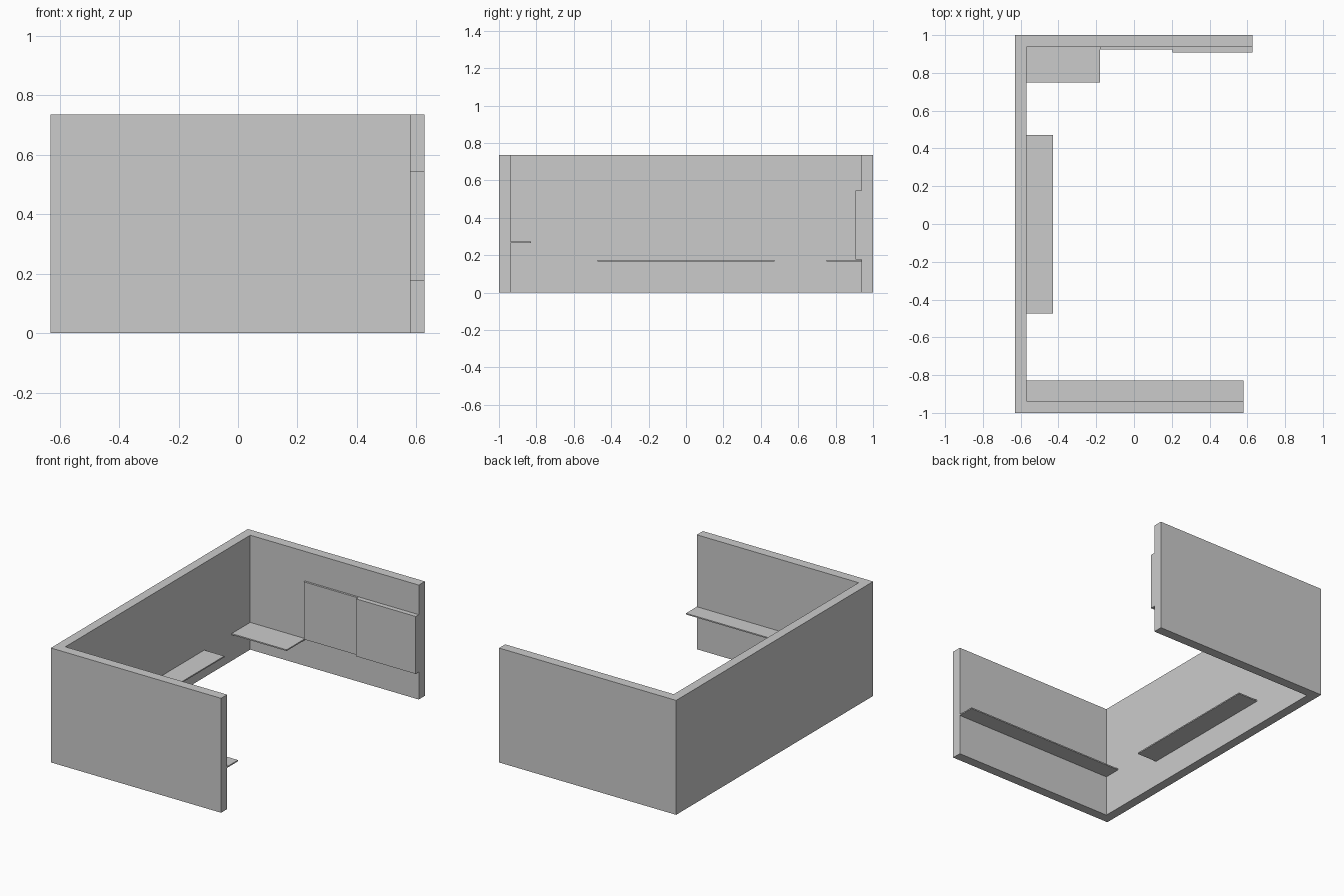
import bpy

if "Cube" in bpy.data.objects:
    bpy.data.objects.remove(bpy.data.objects["Cube"])


def prism(name, outline, z0, z1):
    """Closed vertical prism from a counter-clockwise xy outline."""
    n = len(outline)
    verts = [(x, y, z) for z in (z0, z1) for x, y in outline]
    faces = [tuple(reversed(range(n))), tuple(range(n, 2 * n))]
    faces += [(i, (i + 1) % n, n + (i + 1) % n, n + i) for i in range(n)]
    mesh = bpy.data.meshes.new(name)
    mesh.from_pydata(verts, [], faces)
    obj = bpy.data.objects.new(name, mesh)
    bpy.context.collection.objects.link(obj)
    return obj


def box(name, x0, x1, y0, y1, z0, z1):
    return prism(name, [(x0, y0), (x1, y0), (x1, y1), (x0, y1)], z0, z1)


LEFT, INNER = -0.63, -0.57          # outer and inner face of the long wall
FRONT_END, BACK_END = 0.58, 0.628   # free ends of the side walls
SIDE = 0.938                        # inner face of the side walls

# U-shaped wall, open on the right
prism("walls", [(LEFT, -1), (FRONT_END, -1), (FRONT_END, -SIDE), (INNER, -SIDE),
                (INNER, SIDE), (BACK_END, SIDE), (BACK_END, 1), (LEFT, 1)], 0, 0.735)

# Thin shelves
box("long_wall_shelf", INNER, -0.428, -0.474, 0.472, 0.167, 0.175)
box("back_corner_shelf", INNER, -0.18, 0.75, SIDE, 0.167, 0.175)
box("front_wall_shelf", INNER, FRONT_END, -SIDE, -0.828, 0.265, 0.273)

# Overlapping sliding panels on the back wall
box("rear_sliding_panel", -0.18, 0.205, 0.925, SIDE, 0.176, 0.545)
box("near_sliding_panel", 0.205, BACK_END, 0.907, SIDE, 0.176, 0.545)
